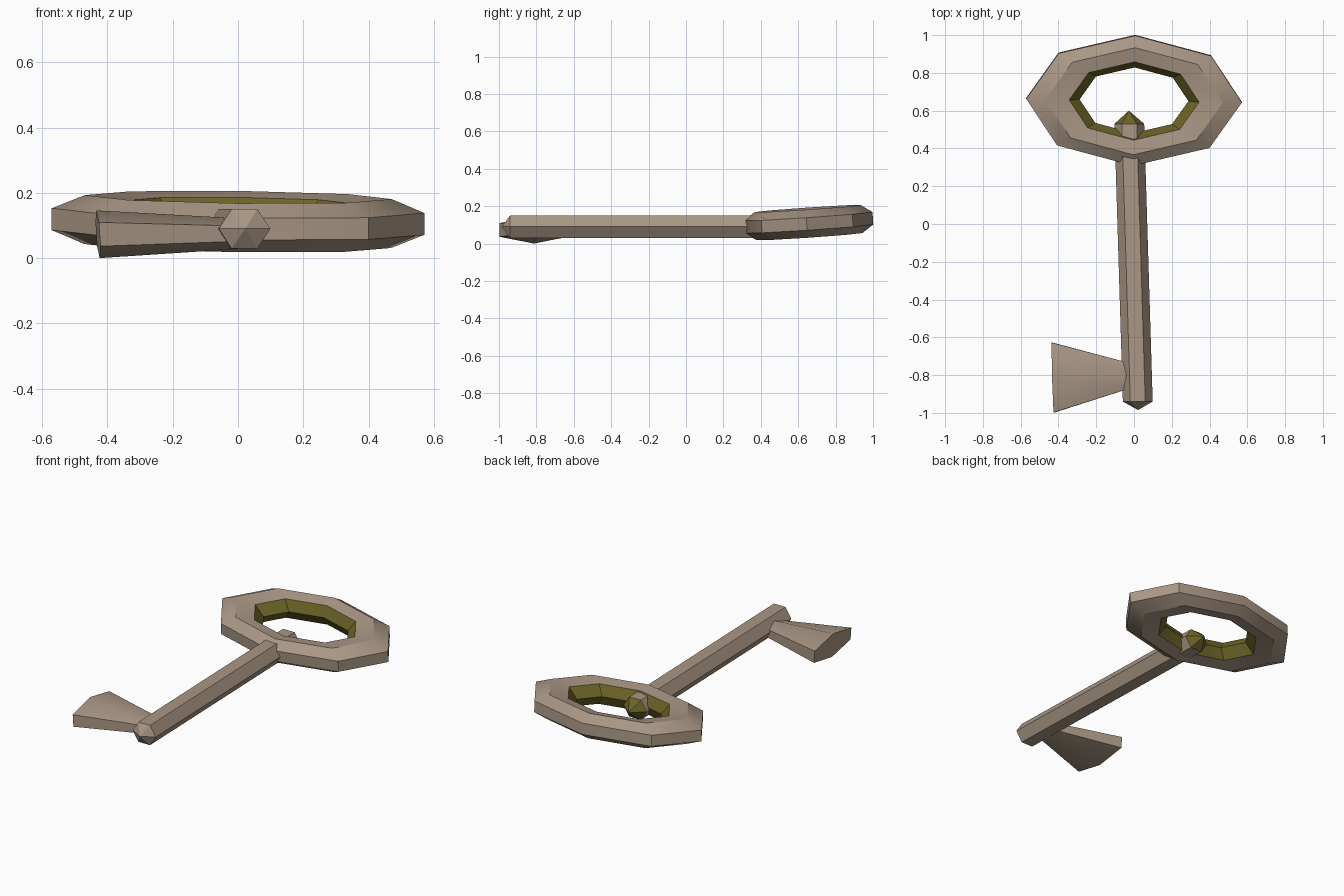
import bpy, bmesh, math
from mathutils import Vector, Euler

if "Cube" in bpy.data.objects:
    bpy.data.objects.remove(bpy.data.objects["Cube"])


def material(name, color):
    m = bpy.data.materials.new(name)
    m.diffuse_color = (*color, 1)
    m.use_nodes = True
    m.node_tree.nodes["Principled BSDF"].inputs["Base Color"].default_value = m.diffuse_color
    return m


TAN = material("aged_metal", (0.40, 0.31, 0.235))
OLIVE = material("dull_brass", (0.15, 0.125, 0.02))


def finish(name, bm):
    bmesh.ops.recalc_face_normals(bm, faces=bm.faces)
    me = bpy.data.meshes.new(name)
    bm.to_mesh(me)
    bm.free()
    ob = bpy.data.objects.new(name, me)
    me.materials.append(TAN)
    me.materials.append(OLIVE)
    bpy.context.collection.objects.link(ob)
    bpy.ops.object.select_all(action='DESELECT')
    ob.select_set(True)
    bpy.context.view_layer.objects.active = ob
    bpy.ops.object.shade_smooth_by_angle(angle=math.radians(30))
    return ob


def bridge(bm, a, b, mat=0):
    n = len(a)
    for i in range(n):
        bm.faces.new((a[i], a[(i + 1) % n], b[(i + 1) % n], b[i])).material_index = mat


def fan(bm, loop, tip, mat=0):
    t = bm.verts.new(tip)
    for i in range(len(loop)):
        bm.faces.new((loop[i], loop[(i + 1) % len(loop)], t)).material_index = mat


def hexagon(bm, centre, u, v, offset=0):
    c, u, v = Vector(centre), Vector(u), Vector(v)
    angles = [math.radians(60 * i + offset) for i in range(6)]
    return [bm.verts.new(c + u * math.cos(a) + v * math.sin(a)) for a in angles]


# Handle: eight-segment oval ring with a seven-sided section, slightly tilted
bm = bmesh.new()
rot = Euler((0.067, 0.013, -0.017)).to_matrix()
SEG, SIDES = 8, 7
rings = []
for i in range(SEG):
    a = 2 * math.pi * i / SEG
    loop = []
    for j in range(SIDES):
        b = 2 * math.pi * (j + 0.5) / SIDES
        r = 0.264 + 0.09 * math.cos(b)
        p = Vector((1.655 * r * math.cos(a), r * math.sin(a), 0.077 * math.sin(b)))
        loop.append(bm.verts.new(rot @ p + Vector((0, 0.655, 0.112))))
    rings.append(loop)
for i in range(SEG):
    p, q = rings[i], rings[(i + 1) % SEG]
    for j in range(SIDES):
        k = (j + 1) % SIDES
        f = bm.faces.new((p[j], p[k], q[k], q[j]))
        f.material_index = 1 if j in (2, 3) else 0   # inner band
finish("handle_ring", bm)

# Shaft: hexagonal bar with pointed ends
bm = bmesh.new()
front = hexagon(bm, (0.02, -0.94, 0.09), (0.079, 0, 0), (0, 0, 0.07))
back = hexagon(bm, (-0.025, 0.53, 0.09), (0.079, 0, 0), (0, 0, 0.07))
bridge(bm, front, back)
fan(bm, front, (0.022, -0.985, 0.09))
fan(bm, back, (-0.027, 0.60, 0.09), 1)
finish("shaft", bm)

# Bit: flattened six-sided block flaring away from the shaft
bm = bmesh.new()
wide = hexagon(bm, (-0.429, -0.813, 0.073), (-0.006, 0.214, 0), (-0.005, 0, 0.073), 30)
narrow = hexagon(bm, (0.0, -0.803, 0.075), (0, 0.07, 0), (0, 0, 0.047), 30)
bridge(bm, wide, narrow)
bm.faces.new(wide)
bm.faces.new(narrow)
finish("bit", bm)
